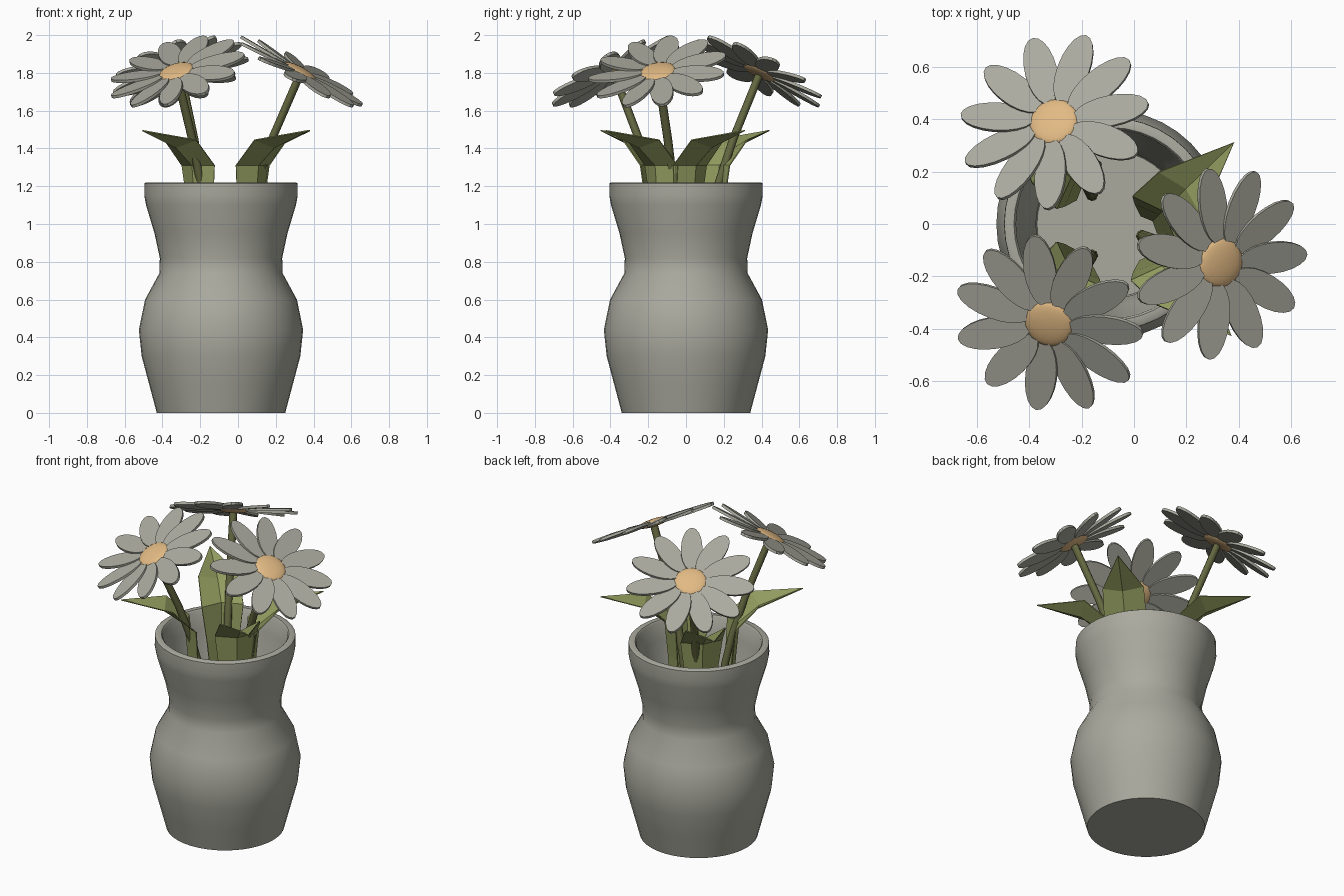
import bpy, bmesh, math
from mathutils import Vector, Matrix

if "Cube" in bpy.data.objects:
    bpy.data.objects.remove(bpy.data.objects["Cube"])


def material(name, rgb):
    m = bpy.data.materials.new(name)
    m.diffuse_color = (*rgb, 1)
    m.use_nodes = True
    m.node_tree.nodes["Principled BSDF"].inputs["Base Color"].default_value = m.diffuse_color
    return m


GREY = material("warm_grey", (0.40, 0.40, 0.345))
ORANGE = material("soft_orange", (0.76, 0.49, 0.23))
LEAF = material("leaf_green", (0.29, 0.335, 0.115))
STEM = material("stem_green", (0.13, 0.14, 0.052))


def finish(bm, name, mat, smooth=None):
    bmesh.ops.recalc_face_normals(bm, faces=bm.faces)
    me = bpy.data.meshes.new(name)
    bm.to_mesh(me)
    bm.free()
    me.materials.append(mat)
    if smooth:
        me.shade_smooth()
        me.set_sharp_from_angle(angle=math.radians(smooth))
    ob = bpy.data.objects.new(name, me)
    bpy.context.collection.objects.link(ob)
    return ob


def skin(bm, rings, closed=True):
    """Bridge successive vertex rings with quads."""
    for a, b in zip(rings, rings[1:]):
        n = len(a)
        for i in range(n if closed else n - 1):
            j = (i + 1) % n
            bm.faces.new((a[i], a[j], b[j], b[i]))


# Vase: one lathe profile, outside up and inside down
profile = [(0.34, 0), (0.38, 0.15), (0.42, 0.3), (0.435, 0.44), (0.402, 0.6),
           (0.326, 0.74), (0.324, 0.82), (0.352, 0.95), (0.397, 1.1), (0.406, 1.15),
           (0.405, 1.215), (0.398, 1.22), (0.368, 1.22), (0.36, 1.21), (0.355, 1.1),
           (0.31, 0.95), (0.284, 0.82), (0.286, 0.74), (0.36, 0.6), (0.395, 0.44),
           (0.38, 0.3), (0.34, 0.15), (0.28, 0.06)]
bm = bmesh.new()
N = 40
rings = [[bm.verts.new((-0.09 + r * math.cos(2 * math.pi * i / N),
                        r * math.sin(2 * math.pi * i / N), z)) for i in range(N)]
         for r, z in profile]
skin(bm, rings)
bm.faces.new(rings[0])
bm.faces.new(rings[-1])
finish(bm, "vase", GREY, 42)


# Stem: tube bending from an upright base out to the flower head
def stem(i, base, head):
    bm = bmesh.new()
    rings = []
    for z, t in [(0.06, 0), (0.85, 0.02), (1.05, 0.09), (1.22, 0.23), (1.45, 0.5), (1.795, 1)]:
        c = Vector(base).lerp(Vector(head), t)
        rings.append([bm.verts.new((c.x + 0.023 * math.cos(k * math.pi / 4),
                                    c.y + 0.023 * math.sin(k * math.pi / 4), z))
                      for k in range(8)])
    skin(bm, rings)
    bm.faces.new(rings[0])
    bm.faces.new(rings[-1])
    finish(bm, f"stem_{i}", STEM, 50)


# Flower: ring of flat oval petals around a shallow domed centre
def flower(i, head, azimuth):
    place = (Matrix.Translation((*head, 1.805))
             @ Matrix.Rotation(math.radians(azimuth), 4, 'Z')
             @ Matrix.Rotation(math.radians(30), 4, 'Y'))
    bm = bmesh.new()
    for k in range(11):
        m = (place @ Matrix.Rotation(math.radians(20) + 2 * math.pi * k / 11, 4, 'Z')
             @ Matrix.Translation((0.225, 0, 0))
             @ Matrix.Rotation(math.radians(7), 4, 'X'))
        loops = [[bm.verts.new(m @ Vector((0.148 * math.cos(2 * math.pi * s / 20),
                                           0.062 * math.sin(2 * math.pi * s / 20), z)))
                  for s in range(20)] for z in (-0.008, 0.008)]
        skin(bm, loops)
        bm.faces.new(loops[0])
        bm.faces.new(loops[1])
    finish(bm, f"petals_{i}", GREY)
    bm = bmesh.new()
    bmesh.ops.create_uvsphere(bm, u_segments=20, v_segments=10, radius=1,
                              matrix=place @ Matrix.Diagonal((0.096, 0.096, 0.023, 1)))
    finish(bm, f"flower_centre_{i}", ORANGE, 60)


for i, (base, head, az) in enumerate([((0.03, -0.045), (0.33, -0.148), -17),
                                      ((-0.16, 0.11), (-0.305, 0.39), 119),
                                      ((-0.16, -0.12), (-0.325, -0.38), 239)], 1):
    stem(i, base, head)
    flower(i, head, az)

# Leaves: folded low-poly blades that bend outward to a pointed tip
# stations: (outward offset, height, half width, keel outward, keel down)
stations = [(-0.03, 0.6, 0.045, 0.02, 0), (-0.015, 1.1, 0.095, 0.04, 0),
            (0, 1.31, 0.122, 0.045, 0), (0.135, 1.445, 0.118, 0.03, 0.04)]
for i, (x, y, az) in enumerate([(0.08, 0.02, 44), (-0.21, 0.145, 135),
                                (-0.21, -0.155, 225), (0.075, -0.13, 315)], 1):
    m = Matrix.Translation((x, y, 0)) @ Matrix.Rotation(math.radians(az), 4, 'Z')
    bm = bmesh.new()
    rows = [[bm.verts.new(m @ Vector(p)) for p in
             ((o, -w, z), (o + ko, 0, z - kd), (o, w, z))]
            for o, z, w, ko, kd in stations]
    skin(bm, rows, closed=False)
    tip = bm.verts.new(m @ Vector((0.42, 0, 1.495)))
    for a, b in zip(rows[-1], rows[-1][1:]):
        bm.faces.new((a, b, tip))
    leaf = finish(bm, f"leaf_{i}", LEAF)
    mod = leaf.modifiers.new("thickness", 'SOLIDIFY')
    mod.thickness = 0.006
    mod.offset = 0
